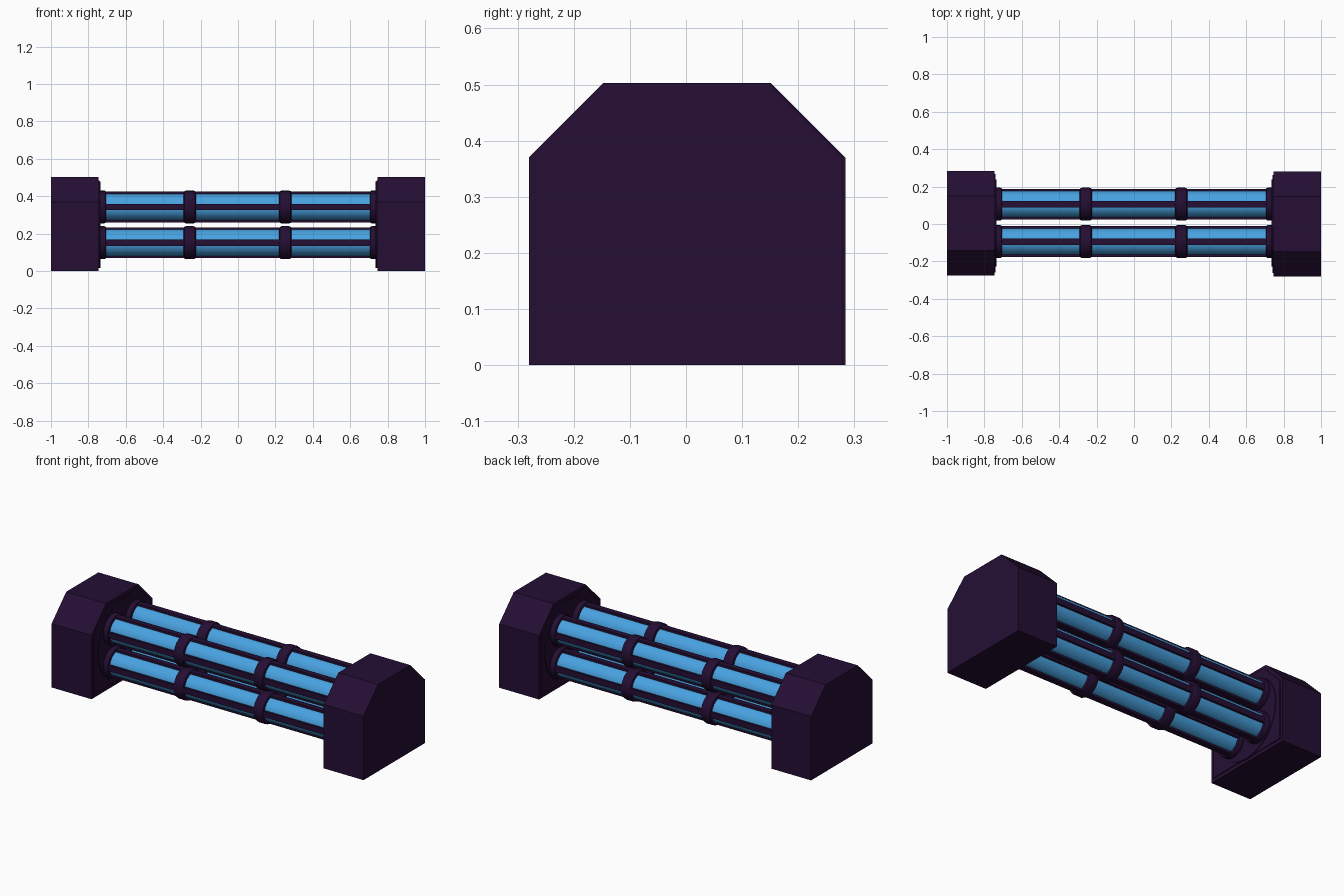
import bpy, bmesh, math
from mathutils import Matrix

cube = bpy.data.objects.get("Cube")
if cube:
    bpy.data.objects.remove(cube, do_unlink=True)


def material(name, rgb):
    m = bpy.data.materials.new(name)
    m.use_nodes = True
    m.diffuse_color = (*rgb, 1)
    m.node_tree.nodes["Principled BSDF"].inputs["Base Color"].default_value = (*rgb, 1)
    return m


PURPLE = material("dark purple", (0.018, 0.0045, 0.034))
BLUE = material("glowing blue", (0.065, 0.36, 0.75))


def finish(name, bm, mat, smooth=False):
    bmesh.ops.recalc_face_normals(bm, faces=bm.faces)
    me = bpy.data.meshes.new(name)
    bm.to_mesh(me)
    bm.free()
    me.materials.append(mat)
    ob = bpy.data.objects.new(name, me)
    bpy.context.collection.objects.link(ob)
    if smooth:
        bpy.ops.object.select_all(action="DESELECT")
        ob.select_set(True)
        bpy.context.view_layer.objects.active = ob
        bpy.ops.object.shade_smooth_by_angle(angle=math.radians(35))
    return ob


def rod(name, x, y, z, radius, length, mat, sides=24, bevel=0):
    """Cylinder lying along x, with optionally rounded rims."""
    bm = bmesh.new()
    turn = Matrix.Translation((x, y, z)) @ Matrix.Rotation(math.pi / 2, 4, "Y")
    bmesh.ops.create_cone(bm, cap_ends=True, segments=sides, radius1=radius,
                          radius2=radius, depth=length, matrix=turn)
    if bevel:
        rims = [e for e in bm.edges if any(len(f.verts) > 4 for f in e.link_faces)]
        bmesh.ops.bevel(bm, geom=rims, offset=bevel, segments=2, affect="EDGES", profile=0.5)
    return finish(name, bm, mat, True)


def house(name, x0, x1, y, half, low, high, cut):
    """Block with its two top corners cut off, extruded along x."""
    profile = [(-half, low), (half, low), (half, high - cut),
               (half - cut, high), (cut - half, high), (-half, high - cut)]
    bm = bmesh.new()
    face = bm.faces.new([bm.verts.new((x0, y + py, pz)) for py, pz in profile])
    new = bmesh.ops.extrude_face_region(bm, geom=[face])["geom"]
    bmesh.ops.translate(bm, vec=(x1 - x0, 0, 0),
                        verts=[v for v in new if isinstance(v, bmesh.types.BMVert)])
    return finish(name, bm, PURPLE)


# End blocks, each with a thin inner plate and a round socket disc
MID_Y, MID_Z = 0.006, 0.247
for side, s, y in (("left", 1, 0), ("right", -1, 0.004)):
    house(side + "_end_block", s, s * 0.745, y, 0.28, 0, 0.503, 0.133)
    house(side + "_inner_plate", s * 0.76, s * 0.74, y, 0.262, 0.02, 0.485, 0.125)
    rod(side + "_socket_disc", s * 0.75, MID_Y, MID_Z, 0.232, 0.028, PURPLE, 32)

# Four caged tubes
for row, dz in (("upper", 0.0955), ("lower", -0.0955)):
    for col, dy in (("front", -0.1), ("back", 0.1)):
        name, y, z = f"{row}_{col}_", MID_Y + dy, MID_Z + dz
        rod(name + "tube", 0, y, z, 0.072, 1.46, BLUE)
        # Clamping rings and end collars
        for i, x in enumerate((-0.258, 0.253)):
            rod(f"{name}ring_{i + 1}", x, y, z, 0.088, 0.065, PURPLE, bevel=0.012)
        for side, s in (("left", 1), ("right", -1)):
            rod(f"{name}{side}_collar", s * 0.725, y, z, 0.088, 0.04, PURPLE, bevel=0.01)
        # Rails running along the tube at every quarter turn
        bm = bmesh.new()
        for k in range(4):
            place = (Matrix.Translation((0, y, z)) @ Matrix.Rotation(k * math.pi / 2, 4, "X")
                     @ Matrix.Translation((0, 0, 0.071)) @ Matrix.Diagonal((1.44, 0.034, 0.022, 1)))
            bmesh.ops.create_cube(bm, size=1, matrix=place)
        finish(name + "rails", bm, PURPLE)
